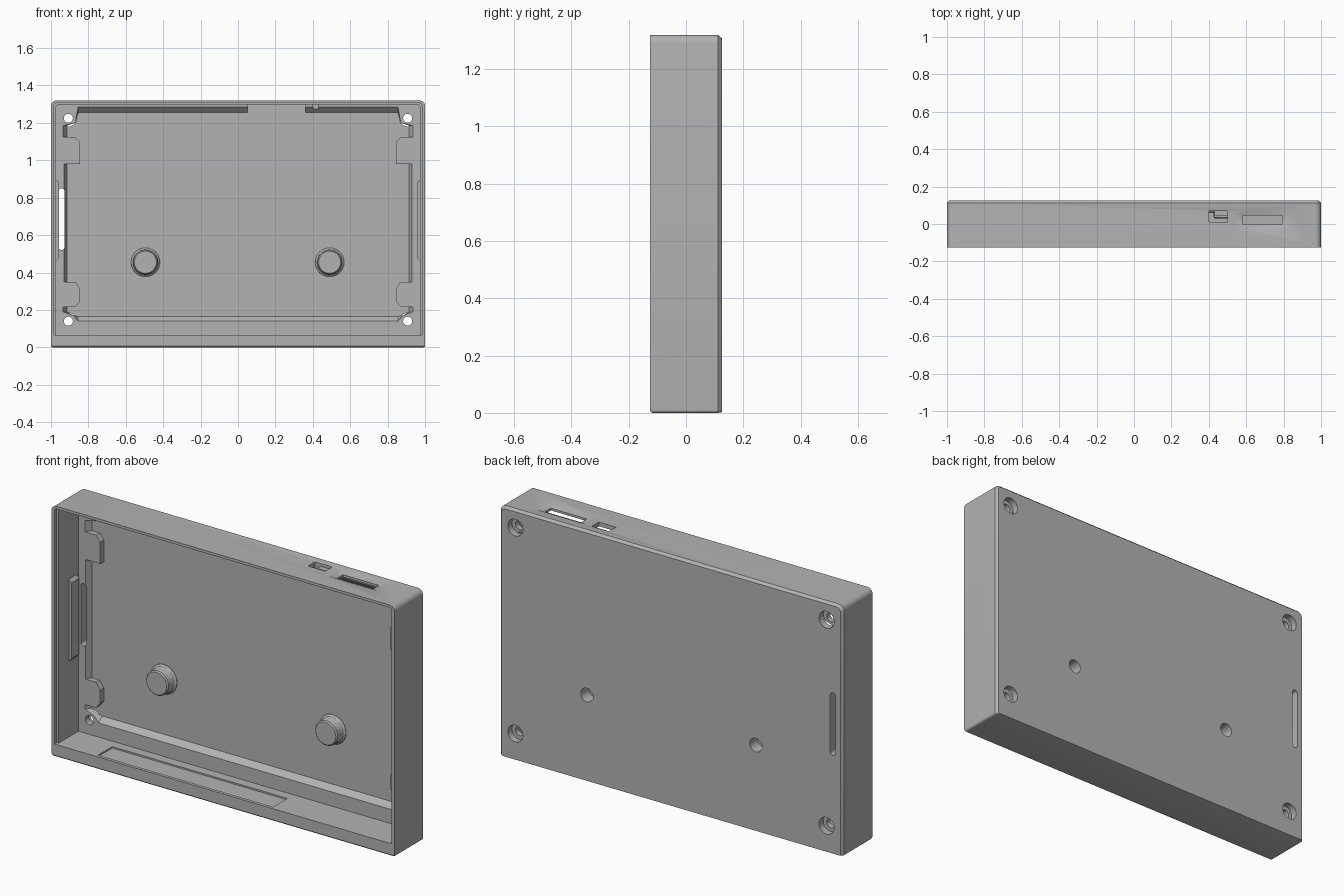
import bpy, bmesh, math

cube = bpy.data.objects.get("Cube")
if cube:
    bpy.data.objects.remove(cube, do_unlink=True)

grey = bpy.data.materials.new("light_grey_plastic")
grey.use_nodes = True
colour = (0.45, 0.45, 0.45, 1)
grey.diffuse_color = colour
grey.node_tree.nodes["Principled BSDF"].inputs["Base Color"].default_value = colour


def loft(name, sections, axis="y"):
    """Solid through matching outlines, each given as (level, points)."""
    bm = bmesh.new()
    rings = []
    for level, pts in sections:
        rings.append([bm.verts.new((a, level, b) if axis == "y" else (a, b, level))
                      for a, b in pts])
    n = len(rings[0])
    for low, high in zip(rings, rings[1:]):
        for i in range(n):
            j = (i + 1) % n
            bm.faces.new((low[i], low[j], high[j], high[i]))
    bm.faces.new(rings[0])
    bm.faces.new(rings[-1])
    bmesh.ops.recalc_face_normals(bm, faces=bm.faces)
    mesh = bpy.data.meshes.new(name)
    bm.to_mesh(mesh)
    bm.free()
    mesh.materials.append(grey)
    ob = bpy.data.objects.new(name, mesh)
    bpy.context.collection.objects.link(ob)
    return ob


def rect(x0, x1, z0, z1, r_low=0, r_top=0):
    """Rectangle outline with optional rounded lower and upper corners."""
    pts = []
    for cx, cz, r, start in ((x1, z0, r_low, 270), (x1, z1, r_top, 0),
                             (x0, z1, r_top, 90), (x0, z0, r_low, 180)):
        sx, sz = (-1 if cx == x1 else 1), (-1 if cz == z1 else 1)
        steps = 6 if r else 0
        for k in range(steps + 1):
            a = math.radians(start + 90 * k / max(steps, 1))
            pts.append((cx + sx * r + r * math.cos(a), cz + sz * r + r * math.sin(a)))
    return pts


def circle(x, z, r, n=32):
    return [(x + r * math.cos(math.tau * k / n), z + r * math.sin(math.tau * k / n))
            for k in range(n)]


def combine(part, operation="DIFFERENCE"):
    """Apply a boolean to the case and discard the tool part."""
    mod = case.modifiers.new("cut", "BOOLEAN")
    mod.operation, mod.solver, mod.object = operation, "EXACT", part
    bpy.context.view_layer.objects.active = case
    bpy.ops.object.modifier_apply(modifier=mod.name)
    bpy.data.objects.remove(part, do_unlink=True)


def cut(sections, axis="y"):
    combine(loft("cutter", sections, axis))


def box_cut(x0, x1, y0, y1, z0, z1):
    cut([(y0, rect(x0, x1, z0, z1)), (y1, rect(x0, x1, z0, z1))])


FRONT, BACK, TOP = -0.125, 0.125, 1.32
LEDGE, FLOOR = 0.06, 0.09

# Outer shell with a chamfered back edge
outer = rect(-1, 1, 0, TOP, 0.01, 0.03)
case = loft("case_shell", [
    (FRONT, rect(-1, 1, 0.006, TOP, 0.01, 0.03)), (FRONT + 0.006, outer),
    (BACK - 0.013, outer), (BACK, rect(-0.988, 0.988, 0.003, TOP - 0.012, 0.01, 0.025))])

# Main cavity and the stepped front rim
main = rect(-0.972, 0.972, 0.065, 1.298, 0, 0.012)
cut([(-0.2, main), (LEDGE, main)])
rim = rect(-0.983, 0.983, 0.065, 1.306, 0, 0.015)
cut([(-0.2, rim), (-0.105, rim)])

# Deeper pocket with sloped ends, side tabs and corner screw lands
half = [(0.855, 0.14), (0.88, 0.17), (0.935, 0.19), (0.935, 0.215), (0.87, 0.215),
        (0.845, 0.245), (0.845, 0.315), (0.87, 0.35), (0.93, 0.35), (0.93, 0.98),
        (0.845, 0.98), (0.845, 1.095), (0.87, 1.125), (0.935, 1.125), (0.935, 1.185),
        (0.87, 1.2), (0.855, 1.285)]
outline = half + [(-x, z) for x, z in reversed(half)]
sloped = [(max(-0.915, min(0.915, x)), max(0.165, min(1.255, z))) for x, z in outline]
cut([(LEDGE - 0.02, outline), (LEDGE, outline), (FLOOR, sloped)])
box_cut(0.05, 0.36, 0.0, FLOOR, 1.2, 1.298)

# Bosses with flared feet and blind holes from the back
for x in (-0.495, 0.49):
    profile = ((FLOOR + 0.01, 0.08), (FLOOR - 0.002, 0.077), (FLOOR - 0.009, 0.068),
               (FLOOR - 0.018, 0.065), (0.036, 0.065), (0.03, 0.059))
    combine(loft("boss", [(y, circle(x, 0.455, r)) for y, r in profile]), "UNION")
    hole = circle(x, 0.455, 0.036)
    cut([(0.06, hole), (0.2, hole)])

# Screw holes with counterbores
for x in (-0.907, 0.907):
    for z in (0.14, 1.225):
        cut([(0, circle(x, z, 0.024)), (0.2, circle(x, z, 0.024))])
        cut([(0.09, circle(x, z, 0.044)), (0.2, circle(x, z, 0.044))])

# Tapered wall pads on both sides
for s in (-1, 1):
    pad = [(s * 0.985, 0.45), (s * 0.957, 0.48), (s * 0.957, 0.88), (s * 0.985, 0.91)]
    combine(loft("wall_pad", [(-0.02, pad), (LEDGE - 0.015, pad)]), "UNION")

# Strap slot through the back
slot = rect(-0.958, -0.928, 0.52, 0.85, 0.0149, 0.0149)
cut([(0, slot), (0.2, slot)])

# Connector openings in the top wall
box_cut(0.4, 0.5, 0.012, 0.042, 1.27, 1.4)
box_cut(0.4, 0.43, 0.04, 0.07, 1.27, 1.4)
box_cut(0.42, 0.5, 0.04, 0.07, 1.305, 1.4)
box_cut(0.58, 0.79, -0.003, 0.045, 1.27, 1.4)
cut([(1.31, rect(0.575, 0.795, -0.006, 0.048)),
     (1.322, rect(0.53, 0.84, -0.03, 0.07))], "z")

# Shallow recess in the bottom wall
box_cut(-0.74, 0.28, -0.108, 0.01, 0.057, 0.1)

bpy.ops.object.select_all(action="DESELECT")
case.select_set(True)
bpy.context.view_layer.objects.active = case
bpy.ops.object.shade_smooth_by_angle(angle=math.radians(30))
